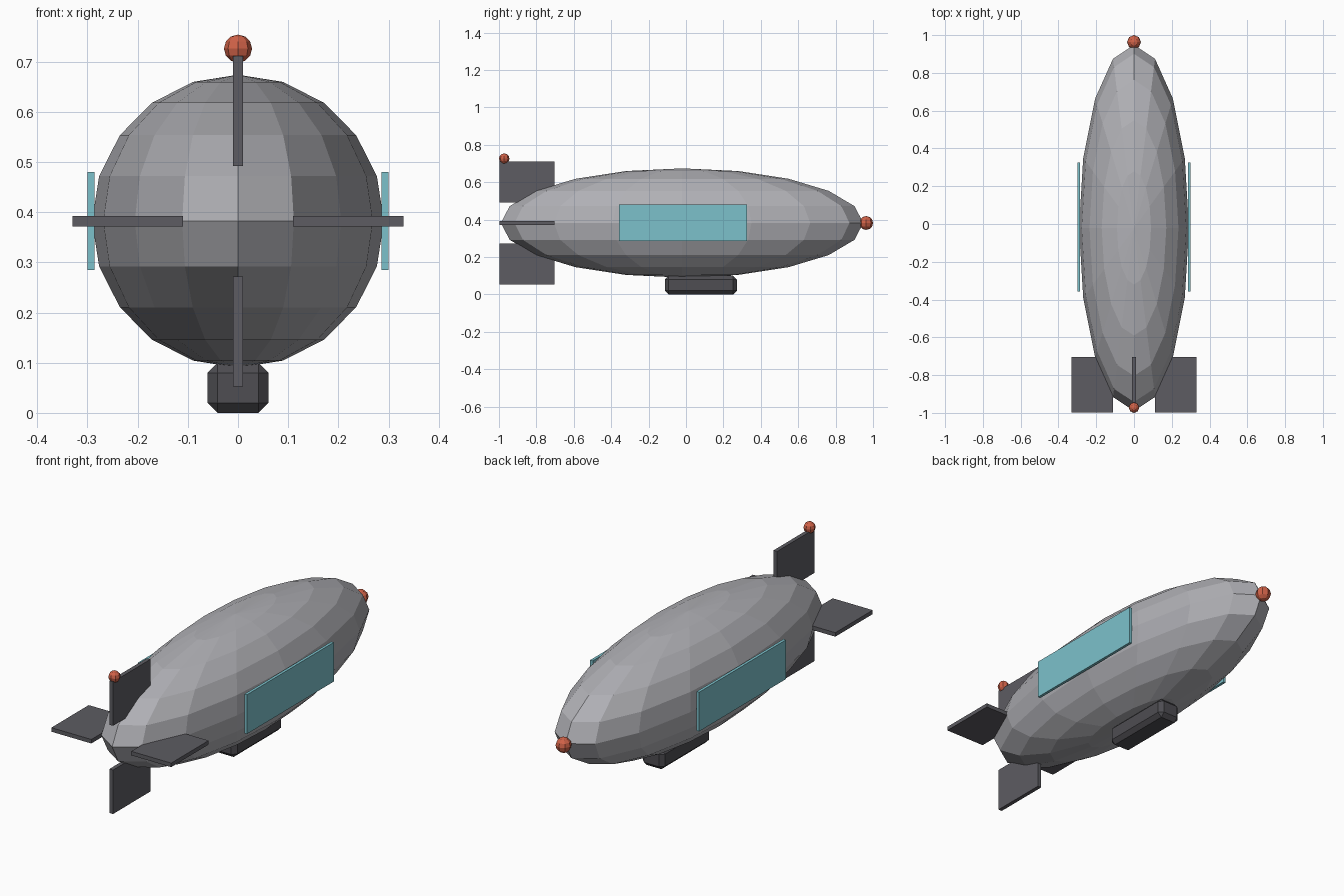
import bpy
from mathutils import Matrix

if "Cube" in bpy.data.objects:
    bpy.data.objects.remove(bpy.data.objects["Cube"])


def material(name, rgb):
    # sRGB 0-255 to linear
    lin = [((c / 255 + 0.055) / 1.055) ** 2.4 for c in rgb]
    m = bpy.data.materials.new(name)
    m.diffuse_color = (*lin, 1.0)
    m.use_nodes = True
    m.node_tree.nodes["Principled BSDF"].inputs["Base Color"].default_value = m.diffuse_color
    return m


HULL = material("hull_grey", (176, 176, 181))
FIN = material("fin_grey", (93, 92, 98))
CABIN = material("cabin_grey", (78, 77, 82))
PANEL = material("panel_teal", (124, 193, 203))
LAMP = material("lamp_orange", (208, 98, 72))


def finish(name, mat):
    ob = bpy.context.object
    ob.name = ob.data.name = name
    ob.data.materials.append(mat)
    return ob


def box(name, lo, hi, mat, bevel=0):
    """Box between two corners, with an optional chamfer."""
    bpy.ops.mesh.primitive_cube_add(size=1)
    ob = finish(name, mat)
    size = [b - a for a, b in zip(lo, hi)]
    ob.data.transform(Matrix.Diagonal((*size, 1)))
    ob.location = [(a + b) / 2 for a, b in zip(lo, hi)]
    if bevel:
        mod = ob.modifiers.new("chamfer", "BEVEL")
        mod.width, mod.segments = bevel, 1
    return ob


def ball(name, centre, radii, segments, rings, mat):
    """Faceted ellipsoid with its poles along z."""
    bpy.ops.mesh.primitive_uv_sphere_add(segments=segments, ring_count=rings, radius=1)
    ob = finish(name, mat)
    ob.data.transform(Matrix.Diagonal((*radii, 1)))
    ob.location = centre
    return ob


MID = 0.382  # height of the hull's long axis

# Gas envelope
ball("hull", (0, -0.021, MID), (0.291, 0.969, 0.292), 16, 10, HULL)

# Cabin slung underneath
box("cabin", (-0.061, -0.113, 0), (0.061, 0.272, 0.1), CABIN, 0.02)

# Tail fins and side panels, mirrored about the long axis
for s, side, level in ((-1, "left", "lower"), (1, "right", "upper")):
    x0, x1 = sorted((s * 0.11, s * 0.33))
    box(f"{side}_fin", (x0, -0.997, MID - 0.01), (x1, -0.703, MID + 0.01), FIN)
    z0, z1 = sorted((MID + s * 0.11, MID + s * 0.329))
    box(f"{level}_fin", (-0.01, -0.997, z0), (0.01, -0.703, z1), FIN)
    x0, x1 = sorted((s * 0.286, s * 0.3))
    box(f"{side}_panel", (x0, -0.358, 0.285), (x1, 0.325, 0.48), PANEL)

# Signal lamps on the nose and the upper fin
ball("nose_lamp", (0, 0.963, MID), (0.037,) * 3, 8, 6, LAMP)
ball("fin_lamp", (0, -0.972, 0.726), (0.028,) * 3, 8, 6, LAMP)
